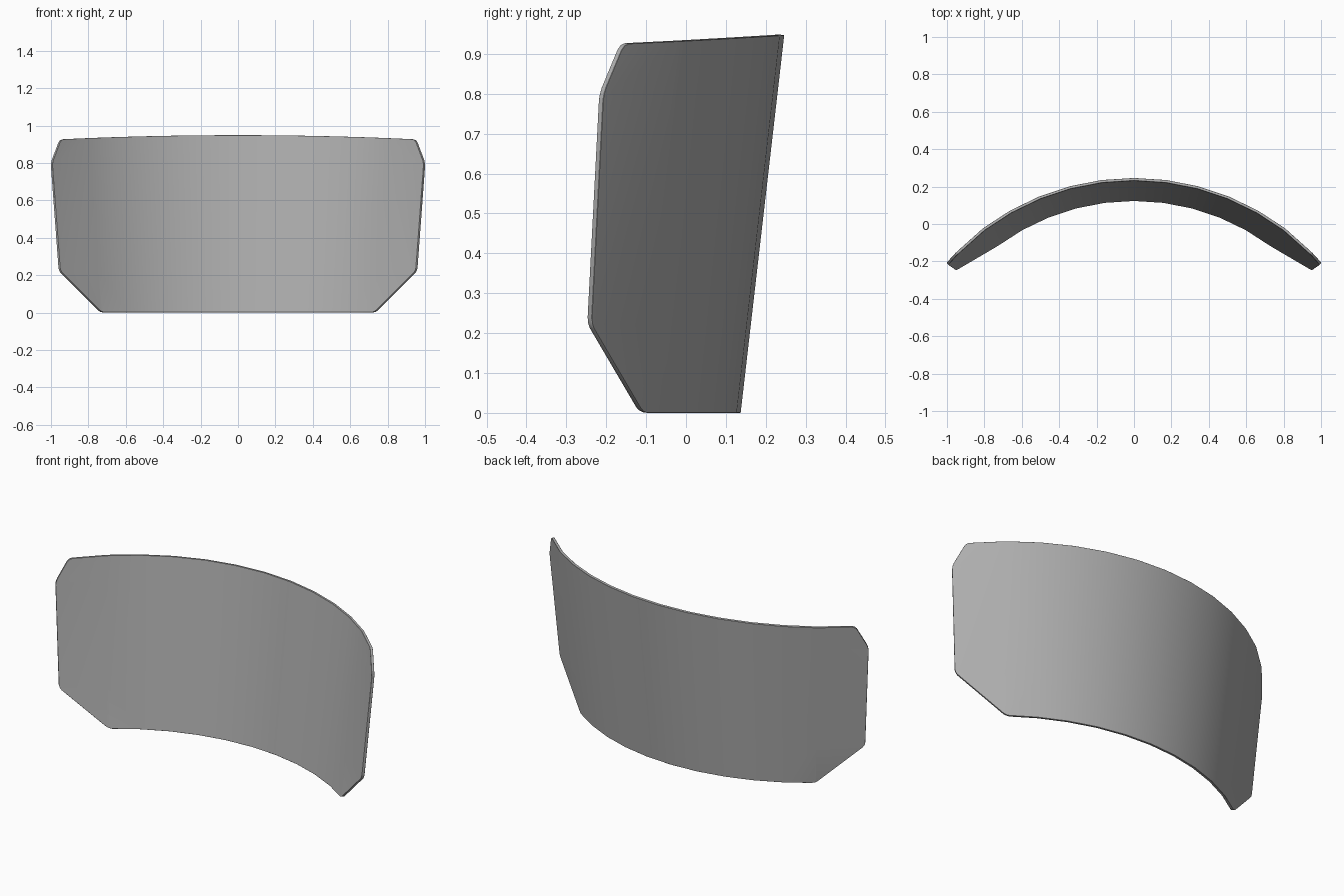
import bpy, bmesh
from math import sin, cos, radians

if "Cube" in bpy.data.objects:
    bpy.data.objects.remove(bpy.data.objects["Cube"])

STEP = radians(7.32)       # angle of each curved column
SEGS = 5                   # curved columns per side, then one straight wing panel

# Wing outer edge (x, y, z), bottom to top
WING = [(0.959, -0.237, 0.222), (1.002, -0.207, 0.80), (0.955, -0.155, 0.925)]


def cone_point(a, z):
    """Point on the flared back surface at angle a and height z."""
    t = z / 0.945
    r = 1.236 + 0.119 * t
    back = 0.137 + 0.109 * t
    return r * sin(a), back - r * (1 - cos(a)), z


def top_z(a):
    return 0.947 - 0.024 * (1.35 * sin(a)) ** 2


bm = bmesh.new()

# Curved middle: columns of four points
columns = []
for i in range(-SEGS, SEGS + 1):
    a = i * STEP
    columns.append([bm.verts.new(cone_point(a, z)) for z in (0, 0.222, 0.80, top_z(a))])
for left, right in zip(columns, columns[1:]):
    for k in range(3):
        bm.faces.new((left[k], left[k + 1], right[k + 1], right[k]))

# Straight wings with clipped corners
corners = []
for side, col in ((-1, columns[0]), (1, columns[-1])):
    w = [bm.verts.new((side * x, y, z)) for x, y, z in WING]
    bm.faces.new((col[0], w[0], col[1]))
    bm.faces.new((col[1], w[0], w[1], col[2]))
    bm.faces.new((col[2], w[1], w[2], col[3]))
    corners += [col[0]] + w

# Slightly rounded outline corners
bmesh.ops.bevel(bm, geom=corners, offset=0.018, offset_type='OFFSET', segments=2,
                profile=0.5, affect='VERTICES')
bmesh.ops.recalc_face_normals(bm, faces=bm.faces)
if sum(f.normal.y * f.calc_area() for f in bm.faces) < 0:
    bmesh.ops.reverse_faces(bm, faces=bm.faces)

mesh = bpy.data.meshes.new("curved_plate")
bm.to_mesh(mesh)
bm.free()
plate = bpy.data.objects.new("curved_plate", mesh)
bpy.context.collection.objects.link(plate)

# Dark grey finish
grey = bpy.data.materials.new("dark_grey")
grey.diffuse_color = (0.43, 0.43, 0.43, 1)
grey.use_nodes = True
grey.node_tree.nodes["Principled BSDF"].inputs["Base Color"].default_value = grey.diffuse_color
mesh.materials.append(grey)

# Thickness toward the front and a fine chamfer on the rim
solid = plate.modifiers.new("thickness", 'SOLIDIFY')
solid.thickness = 0.014
solid.offset = -1
bevel = plate.modifiers.new("rim", 'BEVEL')
bevel.width = 0.004
bevel.segments = 1
bevel.limit_method = 'ANGLE'
bevel.angle_limit = radians(60)

bpy.context.view_layer.objects.active = plate
plate.select_set(True)
bpy.ops.object.convert(target='MESH')
bpy.ops.object.shade_smooth_by_angle(angle=radians(30))
